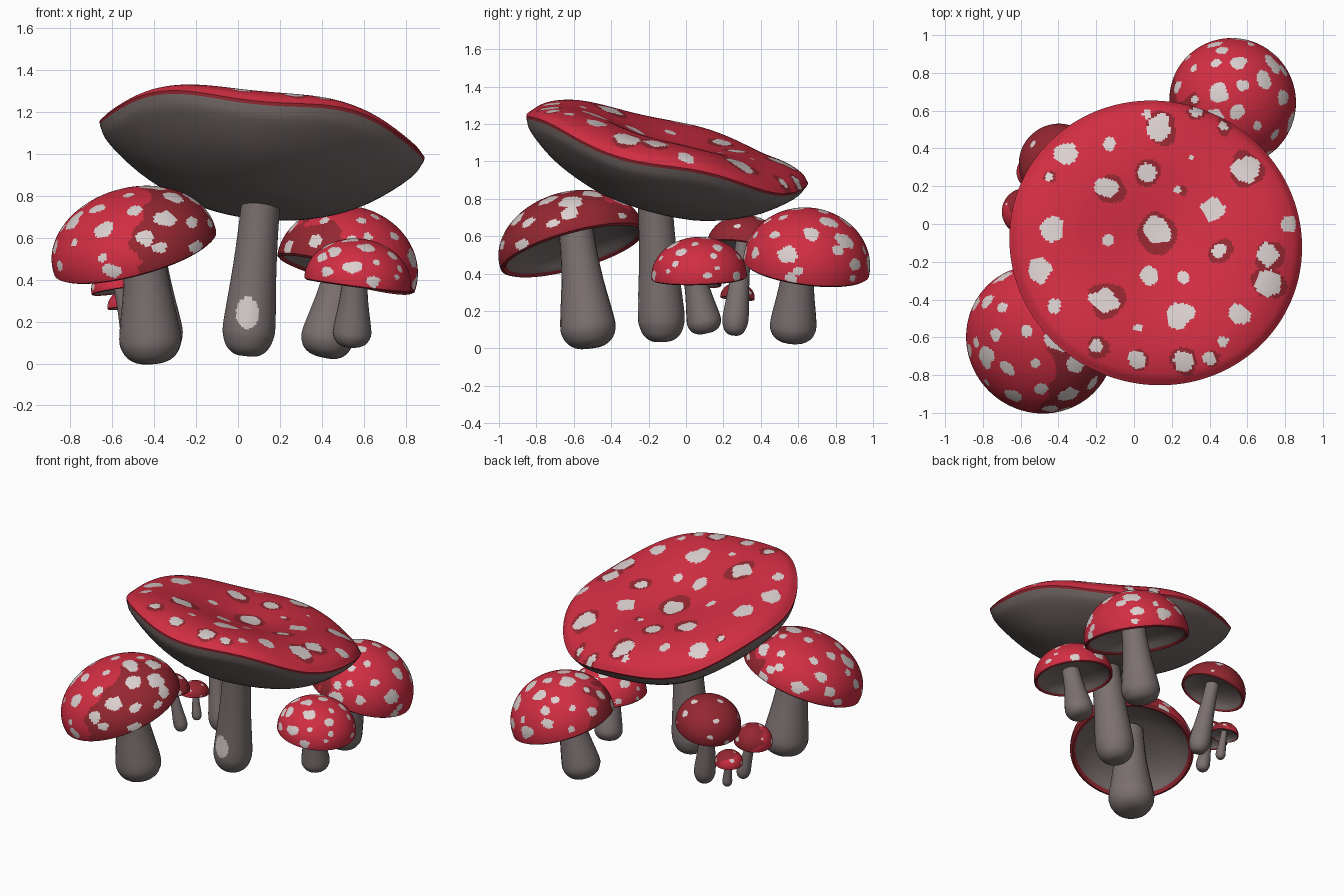
import bpy, bmesh, math, random
from mathutils import Vector, Matrix, noise

if "Cube" in bpy.data.objects:
    bpy.data.objects.remove(bpy.data.objects["Cube"])

random.seed(4)


def material(name, rgb):
    m = bpy.data.materials.new(name)
    m.diffuse_color = (*rgb, 1)
    m.use_nodes = True
    m.node_tree.nodes["Principled BSDF"].inputs["Base Color"].default_value = m.diffuse_color
    return m


MATS = [material("cap red", (0.64, 0.027, 0.055)),
        material("dark cap red", (0.30, 0.020, 0.030)),
        material("spot white", (0.70, 0.63, 0.62)),
        material("gill grey", (0.188, 0.155, 0.148)),
        material("stem grey", (0.20, 0.163, 0.163))]
RED, DARK, WHITE, GILL, STEM = range(5)


def curve(pts, n):
    """Smooth (Catmull-Rom) resampling of a short profile."""
    p = [Vector(q) for q in pts]
    p = [2 * p[0] - p[1]] + p + [2 * p[-1] - p[-2]]
    out = []
    for i in range(n + 1):
        s = i / n * (len(pts) - 1)
        k = min(int(s), len(pts) - 2)
        t = s - k
        a, b, c, d = p[k:k + 4]
        v = 0.5 * (2 * b + (c - a) * t + (2 * a - 5 * b + 4 * c - d) * t * t
                   + (3 * b - a - 3 * c + d) * t ** 3)
        out.append((max(v.x, 0), v.y))
    return out


def lathe(name, sections, segs, origin, axis, paint, wave=lambda p: 0):
    """Revolve profile sections about a tilted axis; paint(centre, section) picks the colour."""
    mat = (Matrix.Translation(origin)
           @ Vector(axis).to_track_quat('Z', 'Y').to_matrix().to_4x4())
    rows = [(0, sections[0][0])]
    for s, sec in enumerate(sections):
        rows += [(s, q) for q in sec[1:]]
    bm = bmesh.new()
    prev = None
    for s, (r, h) in rows:
        if r < 1e-4:
            ring = [bm.verts.new(mat @ Vector((0, 0, h)))] * segs
        else:
            ring = [bm.verts.new(mat @ Vector((r * math.cos(a), r * math.sin(a), h)))
                    for a in (2 * math.pi * i / segs for i in range(segs))]
            for v in ring:
                v.co.z += wave(v.co)
        if prev:
            for i in range(segs):
                j = (i + 1) % segs
                vs = list(dict.fromkeys((prev[i], prev[j], ring[j], ring[i])))
                f = bm.faces.new(vs)
                f.material_index = paint(f.calc_center_median(), s)
        prev = ring
    bmesh.ops.recalc_face_normals(bm, faces=bm.faces)
    me = bpy.data.meshes.new(name)
    bm.to_mesh(me)
    bm.free()
    for m in MATS:
        me.materials.append(m)
    ob = bpy.data.objects.new(name, me)
    bpy.context.collection.objects.link(ob)
    bpy.ops.object.select_all(action='DESELECT')
    ob.select_set(True)
    bpy.context.view_layer.objects.active = ob
    bpy.ops.object.shade_smooth_by_angle(angle=math.radians(50))
    return ob


def stem(name, base, top, r, neck=.62, segs=24, rings=20, paint=lambda c, s: STEM):
    """Club-shaped stem with a rounded, bulging foot and a slimmer neck."""
    base, top = Vector(base), Vector(top)
    L = (top - base).length
    k = 1 - neck
    shape = [(0, 0), (.45, .008), (.78, .05), (.96, .12), (1, .19), (1 - .2 * k, .32),
             (1 - .62 * k, .55), (1 - .9 * k, .8), (neck, 1)]
    prof = curve([(x * r, h * L) for x, h in shape], rings)
    lathe(name, [prof, [prof[-1], (0, L)]], segs, base, top - base, paint)


# ---- large open cap: flat dished top, deep bowl underneath ----
BIG_SPOTS = [(.14, .51, .065), (-.36, .37, .06), (-.13, .43, .04), (.07, .58, .025),
             (.33, .60, .03), (.47, .52, .028), (.59, .29, .07), (.06, .27, .05),
             (-.14, .19, .058), (.23, .18, .02), (.42, .08, .058), (.12, -.04, .078),
             (-.43, -.03, .06), (-.14, -.09, .035), (.45, -.14, .04), (.71, -.17, .06),
             (.08, -.27, .048), (.26, -.28, .03), (-.50, -.25, .065), (.71, -.31, .065),
             (-.15, -.40, .075), (.24, -.48, .07), (.56, -.48, .055), (.02, -.55, .022),
             (-.20, -.64, .042), (.26, -.73, .055), (.02, -.72, .04), (.40, -.71, .032),
             (.47, -.62, .025), (-.42, -.43, .035), (.82, .0, .04), (-.45, .25, .02),
             (.30, .35, .015)]
RINGED = {0, 4, 5, 6, 7, 8, 9, 11, 14, 15, 19, 20, 24, 25, 26, 27, 31}


def paint_big(c, s):
    if s:
        return DARK if s == 1 else GILL
    wob = 1 + 0.45 * noise.noise(c * 14)
    halo = .014 + .03 * noise.noise(c * 9 + Vector((5, 0, 0)))
    col = RED
    for i, (x, y, r) in enumerate(BIG_SPOTS):
        if math.hypot(c.x - x, c.y - y) < r * wob:
            return WHITE
        if i in RINGED and math.hypot(c.x - x - .008, c.y - y + .004) < r * 1.1 + halo:
            col = DARK
    return col


def rim_wave(p):
    """Five gentle waves that grow towards the rim of the large cap."""
    x, y = p.x - .11, p.y + .10
    return .022 * min(1, (x * x + y * y) / .6) ** 1.5 * math.cos(5 * (math.atan2(y, x) - math.radians(16)))


big_top = curve([(0, .025), (.12, .035), (.28, .065), (.46, .09), (.62, .082), (.73, .045), (.78, 0)], 84)
big_lip = [(.78, 0), (.776, -.015)]
big_under = curve([(.776, -.015), (.735, -.08), (.6, -.185), (.45, -.26), (.28, -.315), (.12, -.33), (0, -.33)], 24)
lathe("large_cap", [big_top, big_lip, big_under], 264, (.115, -.10, 1.065), (.12, .27, 1), paint_big, rim_wave)


def paint_big_stem(c, s):
    patch = math.hypot((c.x - .045) / .055, (c.z - .24) / .075) < 1 and c.y < -.13
    return WHITE if patch else STEM


stem("large_stem", (.04, -.125, .035), (.11, -.165, .78), .125, .74, 96, 72, paint_big_stem)


# ---- domed mushrooms ----
def dome_cap(name, centre, axis, R, H, n_spots, size, dark_dir, dark_at):
    centre = Vector(centre)
    up = Vector(axis).normalized()
    dark_dir = Vector(dark_dir).normalized()
    # spots spread evenly over the dome by the golden angle
    spots = []
    for i in range(n_spots):
        z = 1 - (i + .5) / n_spots * 1.02
        a = i * 2.39996 + random.uniform(-.25, .25)
        q = math.sqrt(max(0, 1 - z * z))
        v = Vector((q * math.cos(a), q * math.sin(a), z))
        spots.append((v, size * random.uniform(.5, 1.25)))
    rot = up.to_track_quat('Z', 'Y').inverted()

    def paint(c, s):
        if s:
            return DARK if s == 1 else GILL
        d = rot @ (c - centre)
        d = Vector((d.x / R, d.y / R, d.z / H)).normalized()
        wob = 1 + 0.5 * noise.noise(d * 6 + centre * 9)
        if any(d.dot(v) > math.cos(r * wob) for v, r in spots):
            return WHITE
        w = (c - centre).normalized()
        return DARK if w.dot(dark_dir) + .5 * noise.noise(d * 3.5) > dark_at else RED

    T = math.radians(94)
    top = [(R * math.sin(T * i / 56), H * math.cos(T * i / 56)) for i in range(57)]
    lip = [top[-1], (.96 * R, -.10 * H), (.91 * R, -.05 * H)]
    under = curve([lip[-1], (.75 * R, .10 * R), (.45 * R, .21 * R), (0, .25 * R)], 10)
    lathe(name, [top, lip, under], 160, centre, axis, paint)


dome_cap("front_left_cap", (-.495, -.61, .545), (-.27, -.28, 1), .40, .285, 36, .125, (1, -.2, -.1), .22)
stem("front_left_stem", (-.41, -.51, 0), (-.455, -.59, .65), .148)

dome_cap("back_right_cap", (.52, .645, .45), (.27, .13, 1), .34, .30, 34, .12, (-1, -.6, -.2), .5)
stem("back_right_stem", (.405, .565, .03), (.52, .61, .55), .125)

dome_cap("right_cap", (.57, .07, .39), (.13, -.03, 1), .255, .205, 28, .13, (0, 0, 1), 3)
stem("right_stem", (.54, .11, .08), (.56, .03, .46), .092)

dome_cap("back_left_cap", (-.40, .32, .53), (-.27, .18, 1), .212, .18, 11, .11, (0, 0, 1), -3)
stem("back_left_stem", (-.32, .255, .07), (-.40, .31, .58), .07)

dome_cap("left_small_cap", (-.575, .065, .355), (-.15, .1, 1), .125, .115, 7, .13, (.6, .6, .3), -.1)
stem("left_small_stem", (-.50, .085, .08), (-.57, .07, .38), .045)

dome_cap("left_tiny_cap", (-.53, .275, .272), (-.08, .08, 1), .092, .08, 7, .14, (.5, 0, .8), .3)
stem("left_tiny_stem", (-.505, .26, .09), (-.53, .275, .30), .032)
